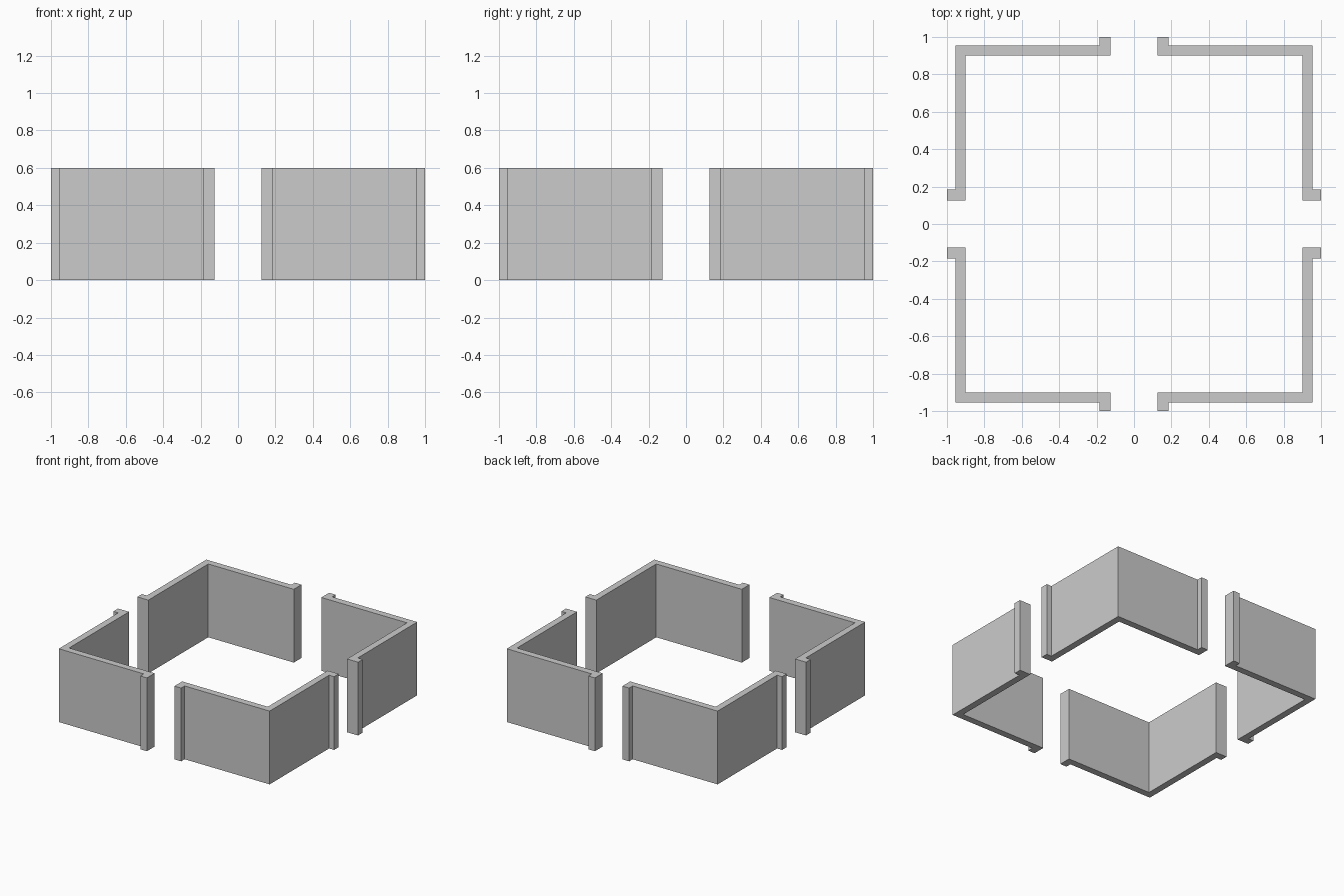
import bpy, bmesh

if "Cube" in bpy.data.objects:
    bpy.data.objects.remove(bpy.data.objects["Cube"])

HEIGHT = 0.6
INNER, OUTER, LIP = 0.90, 0.955, 1.0   # wall inside, wall outside, end lip
GAP, LIP_END = 0.125, 0.185            # half the doorway, far side of the lip

# L-shaped plan of one corner, with an outward lip at each doorway
half = [(INNER, GAP), (LIP, GAP), (LIP, LIP_END), (OUTER, LIP_END)]
plan = half + [(OUTER, OUTER)] + [(y, x) for x, y in reversed(half)] + [(INNER, INNER)]


def corner_wall(name, sx, sy):
    bm = bmesh.new()
    base = bm.faces.new([bm.verts.new((x * sx, y * sy, 0)) for x, y in plan])
    result = bmesh.ops.extrude_face_region(bm, geom=[base], use_keep_orig=True)
    top = [v for v in result["geom"] if isinstance(v, bmesh.types.BMVert)]
    bmesh.ops.translate(bm, verts=top, vec=(0, 0, HEIGHT))
    bmesh.ops.recalc_face_normals(bm, faces=bm.faces)
    mesh = bpy.data.meshes.new(name)
    bm.to_mesh(mesh)
    bm.free()
    obj = bpy.data.objects.new(name, mesh)
    bpy.context.collection.objects.link(obj)


# Four mirrored corners
for side, sx in (("left", -1), ("right", 1)):
    for end, sy in (("front", -1), ("back", 1)):
        corner_wall(f"{end}_{side}_corner_wall", sx, sy)
